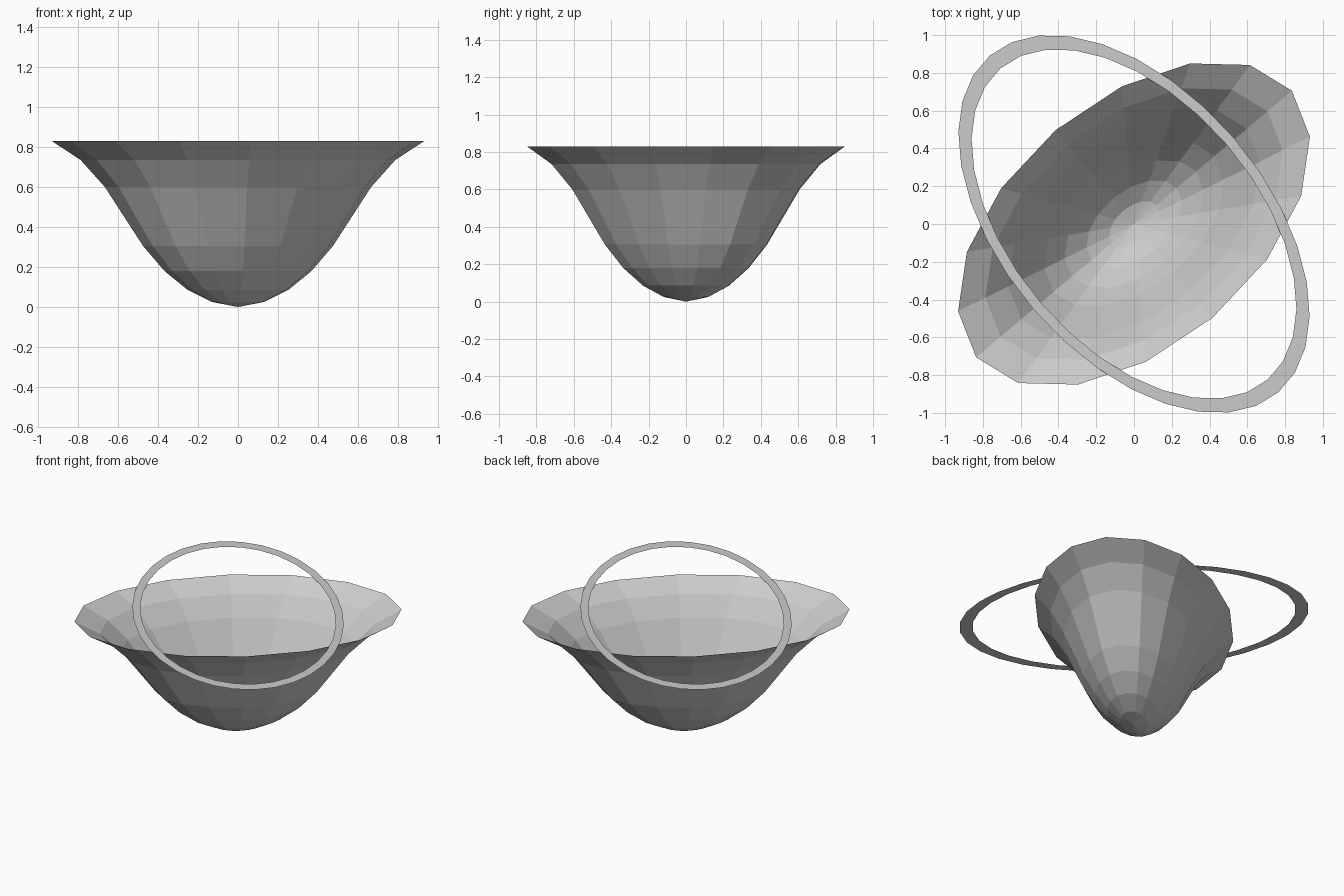
import bpy
import bmesh
from math import cos, sin, radians, tau
from mathutils import Vector

cube = bpy.data.objects.get("Cube")
if cube:
    bpy.data.objects.remove(cube, do_unlink=True)

RIM_Z = 0.83

# One plain grey for every part
grey = bpy.data.materials.new("plain grey")
grey.use_nodes = True
colour = (0.6, 0.6, 0.6, 1)
grey.diffuse_color = colour
grey.node_tree.nodes["Principled BSDF"].inputs["Base Color"].default_value = colour


def ellipse(bm, axis_a, axis_b, count, scale, z):
    """Loop of vertices on an ellipse spanned by two half-axes."""
    loop = []
    for i in range(count):
        t = tau * i / count
        p = (axis_a * cos(t) + axis_b * sin(t)) * scale
        loop.append(bm.verts.new((p.x, p.y, z)))
    return loop


def bridge(bm, low, high):
    n = len(low)
    for i in range(n):
        j = (i + 1) % n
        bm.faces.new((low[i], low[j], high[j], high[i]))


def finish(bm, name):
    mesh = bpy.data.meshes.new(name)
    bm.to_mesh(mesh)
    bm.free()
    mesh.materials.append(grey)
    obj = bpy.data.objects.new(name, mesh)
    bpy.context.collection.objects.link(obj)
    return obj


# Flared oval bowl: (scale, height) from the bottom to the rim
profile = [(0.14, 0.025), (0.27, 0.085), (0.395, 0.18), (0.51, 0.305),
           (0.715, 0.6), (0.845, 0.735), (1, RIM_Z)]
bm = bmesh.new()
axis_a, axis_b = Vector((0.885, 0.148)), Vector((0.297, 0.85))
loops = [ellipse(bm, axis_a, axis_b, 16, s, z) for s, z in profile]
tip = bm.verts.new((0, 0, 0))
for i, v in enumerate(loops[0]):
    bm.faces.new((tip, loops[0][(i + 1) % 16], v))
for low, high in zip(loops, loops[1:]):
    bridge(bm, low, high)
finish(bm, "bowl")

# Flat oval ring level with the rim, crossing it at an angle
bm = bmesh.new()
turn = radians(-49.4)
long_axis = Vector((cos(turn), sin(turn))) * 1.174
short_axis = Vector((-sin(turn), cos(turn))) * 0.698
inner = ellipse(bm, long_axis, short_axis, 32, 0.925, RIM_Z)
outer = ellipse(bm, long_axis, short_axis, 32, 1, RIM_Z)
bridge(bm, outer, inner)
finish(bm, "flat_ring")
